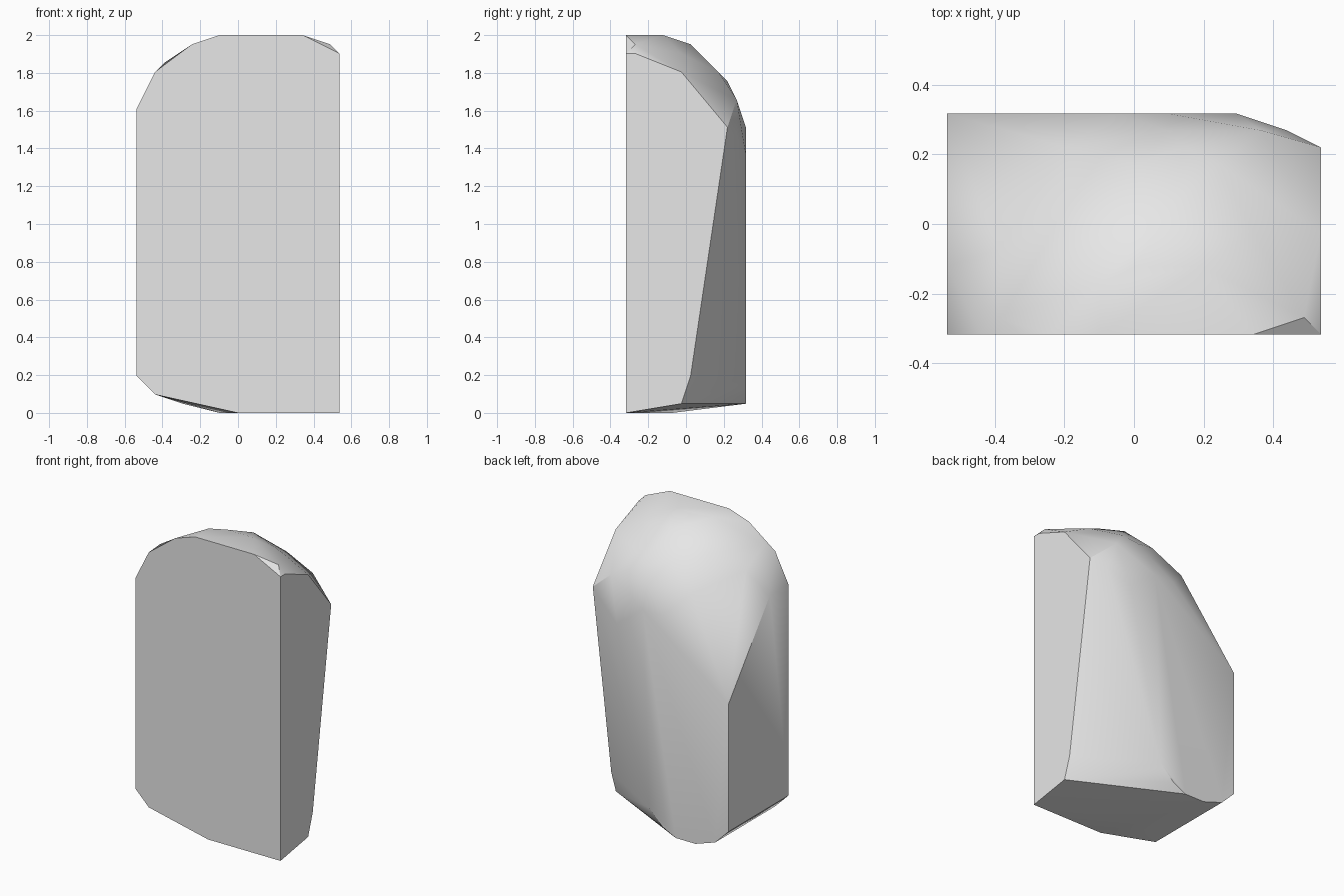
import bpy
import bmesh
import math

# Remove the default cube only
default_cube = bpy.data.objects.get("Cube")
if default_cube:
    bpy.data.objects.remove(default_cube, do_unlink=True)

# The stone is chipped on a regular lattice: width, depth and height in steps
WIDTH, DEPTH, HEIGHT = 22, 13, 41
STEP = 2 / HEIGHT


def place(across, back, up):
    """Turn lattice steps into a position centred on the floor."""
    return ((across - WIDTH / 2) * STEP, (back - DEPTH / 2) * STEP, up * STEP)


def outline(points, **fixed):
    """Lift a flat outline into space by fixing one of its three axes."""
    free = [axis for axis in ("across", "back", "up") if axis not in fixed]
    return [place(**dict(zip(free, point)), **fixed) for point in points]


def make_material(name, value):
    """Plain single-colour material."""
    material = bpy.data.materials.new(name)
    colour = (value, value, value, 1)
    material.diffuse_color = colour
    material.use_nodes = True
    shader = material.node_tree.nodes["Principled BSDF"]
    shader.inputs["Base Color"].default_value = colour
    shader.inputs["Roughness"].default_value = 0.8
    return material


def make_hull(name, positions, material):
    """Wrap a tight convex skin around the outlines."""
    mesh = bpy.data.meshes.new(name)
    bm = bmesh.new()
    for position in positions:
        bm.verts.new(position)
    result = bmesh.ops.convex_hull(bm, input=bm.verts[:])
    inner = {item for key in ("geom_interior", "geom_unused") for item in result[key]
             if isinstance(item, bmesh.types.BMVert)}
    bmesh.ops.delete(bm, geom=list(inner), context="VERTS")
    # Merge the triangles of each flat side into one face
    bmesh.ops.dissolve_limit(bm, angle_limit=math.radians(0.5),
                             verts=bm.verts[:], edges=bm.edges[:])
    bmesh.ops.recalc_face_normals(bm, faces=bm.faces[:])
    bm.to_mesh(mesh)
    bm.free()
    mesh.materials.append(material)
    item = bpy.data.objects.new(name, mesh)
    bpy.context.collection.objects.link(item)
    return item


# Flat front side, as (across, up)
front_side = outline([(0, 33), (2, 37), (6, 40), (9, 41), (18, 41), (22, 39),
                      (22, 0), (11, 0), (2, 2), (0, 4)], back=0)

# Narrow flat side at +x, as (back, up)
narrow_side = outline([(1, 39), (6, 37), (11, 31), (7, 4), (6, 1)], across=WIDTH)

# Flat side at -x, as (back, up)
wide_side = outline([(4, 33), (13, 21.5), (13, 4)], across=0)

# Flat back side, as (across, up)
back_side = outline([(2, 2), (5, 1), (8, 1), (10, 2), (12, 4), (17, 28),
                     (13, 31), (10, 31)], back=DEPTH)

# Top and bottom flats, as (across, back)
top_flat = outline([(9, 3), (11, 4), (15, 4)], up=HEIGHT)
bottom_flat = outline([(9, 5)], up=0)

# Rounded shoulders between the top and the back
shoulders = [place(*point) for point in (
    (21, 1, 40), (3, 1, 38), (3, 5, 36), (7, 7, 38), (13, 7, 40), (18, 6, 39),
    (11, 10, 37), (16, 10, 37), (7, 11, 34), (14, 11, 36), (13, 12, 34),
    (18.5, 12, 34), (20, 12, 30))]

stone = make_hull(
    "stone_slab",
    front_side + narrow_side + wide_side + back_side + top_flat + bottom_flat + shoulders,
    make_material("light_grey_stone", 0.8))

# Smooth the rounded parts and keep the cut edges crisp
bpy.ops.object.select_all(action="DESELECT")
stone.select_set(True)
bpy.context.view_layer.objects.active = stone
bpy.ops.object.shade_smooth_by_angle(angle=math.radians(30))
